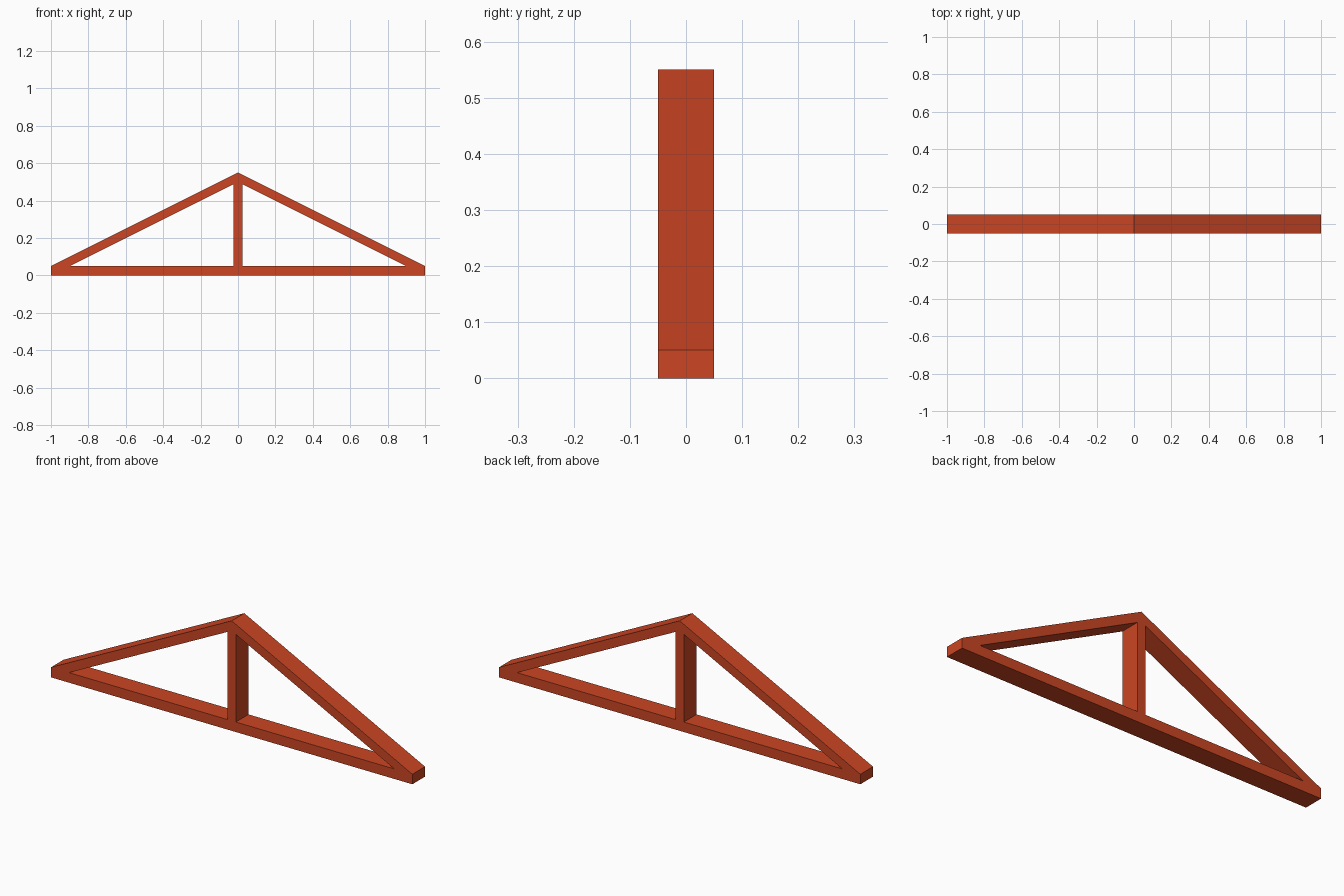
import bpy
import bmesh

cube = bpy.data.objects.get("Cube")
if cube:
    bpy.data.objects.remove(cube, do_unlink=True)

DEPTH = 0.10        # thickness of all timbers, front to back
CHORD = 0.05        # height of the bottom beam
APEX = 0.55         # top of the truss
RAFTER = 0.05       # vertical thickness of the rafters
POST = 0.023        # half width of the king post
SLOPE = APEX - CHORD

paint = bpy.data.materials.new("orange red paint")
paint.use_nodes = True
colour = (0.6, 0.06, 0.017, 1)
paint.diffuse_color = colour
paint.node_tree.nodes["Principled BSDF"].inputs["Base Color"].default_value = colour


def timber(name, profile):
    """Extrude an (x, z) outline along y, centred on y = 0."""
    bm = bmesh.new()
    face = bm.faces.new([bm.verts.new((x, -DEPTH / 2, z)) for x, z in profile])
    ext = bmesh.ops.extrude_face_region(bm, geom=[face])
    verts = [v for v in ext["geom"] if isinstance(v, bmesh.types.BMVert)]
    bmesh.ops.translate(bm, verts=verts, vec=(0, DEPTH, 0))
    bmesh.ops.recalc_face_normals(bm, faces=bm.faces)
    mesh = bpy.data.meshes.new(name)
    bm.to_mesh(mesh)
    bm.free()
    mesh.materials.append(paint)
    obj = bpy.data.objects.new(name, mesh)
    bpy.context.collection.objects.link(obj)
    return obj


# Bottom beam
timber("bottom_beam", [(-1, 0), (1, 0), (1, CHORD), (-1, CHORD)])

# Sloping rafters, meeting at a plumb cut under the apex
heel = 1 - RAFTER / SLOPE
for name, side in (("left_rafter", 1), ("right_rafter", -1)):
    timber(name, [(side, CHORD), (0, APEX), (0, APEX - RAFTER), (side * heel, CHORD)])

# King post, its head cut to fit the rafters
top = APEX - RAFTER
shoulder = top - POST * SLOPE
timber("king_post", [(-POST, CHORD), (POST, CHORD), (POST, shoulder),
                     (0, top), (-POST, shoulder)])
